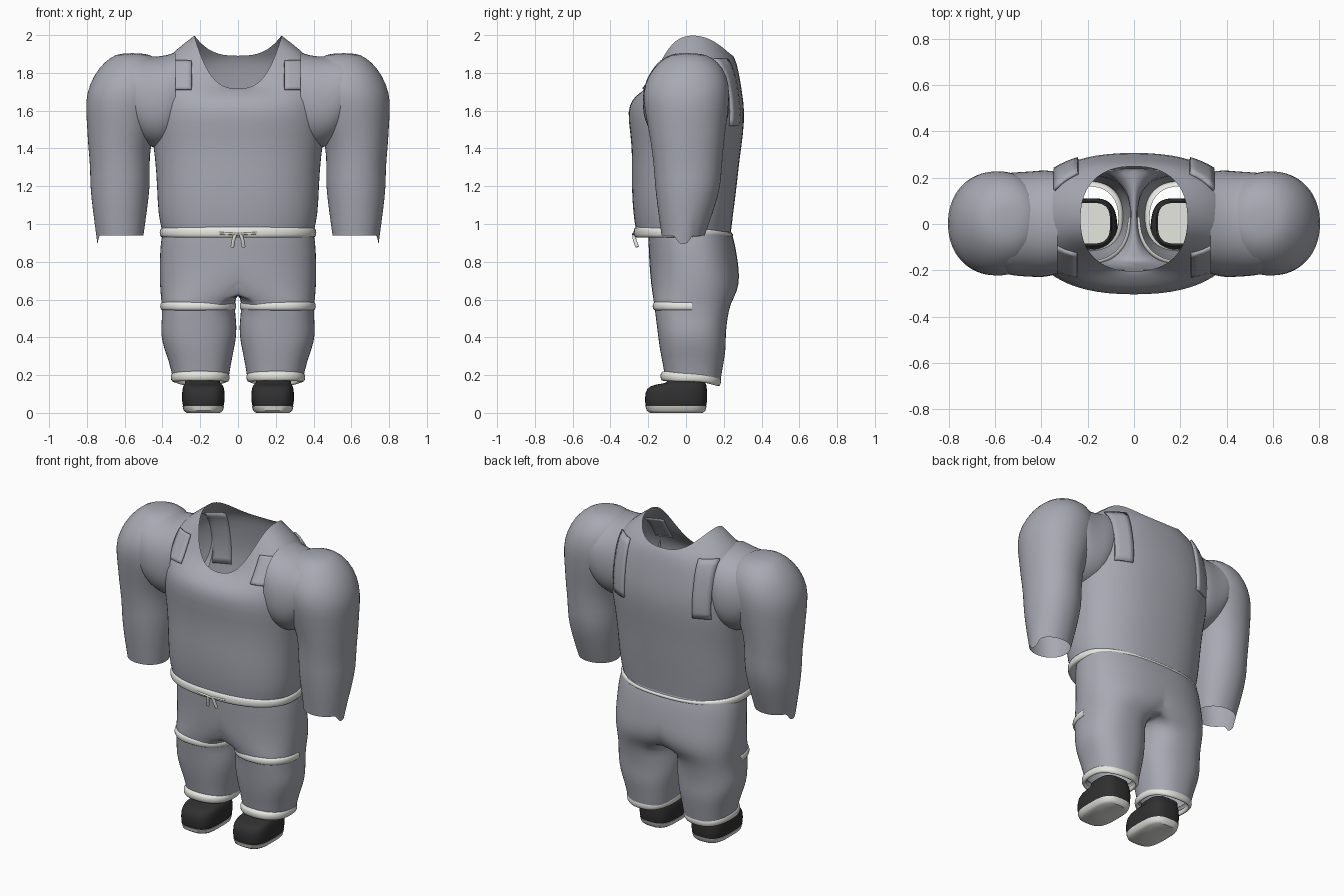
import bpy, bmesh, math
from math import cos, sin, pi
from mathutils import Vector
from mathutils.bvhtree import BVHTree

cube = bpy.data.objects.get("Cube")
if cube:
    bpy.data.objects.remove(cube, do_unlink=True)


def material(name, rgb):
    mat = bpy.data.materials.new(name)
    mat.use_nodes = True
    mat.diffuse_color = (*rgb, 1)
    bsdf = next(n for n in mat.node_tree.nodes if n.type == "BSDF_PRINCIPLED")
    bsdf.inputs["Base Color"].default_value = (*rgb, 1)
    bsdf.inputs["Roughness"].default_value = 0.8
    return mat


GREY = material("blue grey cloth", (0.39, 0.40, 0.45))
CREAM = material("cream trim", (0.82, 0.82, 0.77))
BLACK = material("black leather", (0.03, 0.03, 0.03))


def ring(spec, power, count):
    """Superellipse (x0, x1, front, back, z) whose front and back may sit at other heights."""
    x0, x1, front, back, z = spec[:5]
    z_front, z_back = spec[5:] if len(spec) > 5 else (z, z)
    points = []
    for k in range(count):
        t = 2 * pi * k / count
        c, s = cos(t), sin(t)
        x = (x0 + x1) / 2 + (x1 - x0) / 2 * math.copysign(abs(c) ** power, c)
        y = (front + back) / 2 + (back - front) / 2 * math.copysign(abs(s) ** power, s)
        middle = z_back if s > 0 else z_front
        points.append((x, y, middle + (z - middle) * abs(c) ** 2.5))
    return points


def finish(name, bm, mat, mirror=False, subdivide=True):
    bmesh.ops.recalc_face_normals(bm, faces=bm.faces)
    for face in bm.faces:
        face.smooth = True
    mesh = bpy.data.meshes.new(name)
    bm.to_mesh(mesh)
    bm.free()
    mesh.materials.append(mat)
    obj = bpy.data.objects.new(name, mesh)
    bpy.context.collection.objects.link(obj)
    if mirror:
        obj.modifiers.new("Mirror", "MIRROR")
    if subdivide:
        obj.modifiers.new("Smooth", "SUBSURF").levels = 1
    else:
        mesh.set_sharp_from_angle(angle=math.radians(40))
    return obj


def loft(specs, power=0.85, count=32, caps=(), clamp=False):
    """Skin a stack of rings; caps lists the ring numbers to close."""
    bm = bmesh.new()
    rows = []
    for spec in specs:
        pts = ring(spec, power, count)
        if clamp:
            pts = [(max(x, 0), y, z) for x, y, z in pts]
        rows.append([bm.verts.new(p) for p in pts])
    for low, high in zip(rows, rows[1:]):
        for k in range(count):
            n = (k + 1) % count
            quad = (low[k], low[n], high[n], high[k])
            # Leave out the inner wall on the centre plane
            if not (clamp and all(v.co.x < 1e-4 for v in quad)):
                bm.faces.new(quad)
    for index in caps:
        bm.faces.new(rows[index])
    loose = [v for v in bm.verts if not v.link_faces]
    bmesh.ops.delete(bm, geom=loose, context="VERTS")
    return bm


def grown(spec, amount, z):
    x0, x1, front, back = spec
    return (x0 - amount, x1 + amount, front - amount, back + amount, *z)


# Shirt body, from the hem up to the scooped neckline
body = [
    (.405, -.268, .238, .97, .978, .948),
    (.425, -.28, .25, 1.05), (.43, -.29, .27, 1.2),
    (.44, -.285, .285, 1.35), (.46, -.295, .305, 1.48),
    (.47, -.313, .312, 1.6),
    (.46, -.285, .298, 1.72, 1.66, 1.7),
    (.42, -.25, .278, 1.84, 1.69, 1.82),
    (.33, -.222, .262, 1.925, 1.71, 1.87),
    (.232, -.205, .25, 2, 1.715, 1.89),
]
shirt = finish("shirt_body", loft([(-s[0], *s) for s in body]), GREY)

# Sleeves with rounded shoulders and a small point on the outer cuff
sleeve = loft([
    (.5, .745, -.13, .10, .94), (.48, .77, -.15, .15, 1.08),
    (.465, .784, -.165, .185, 1.2), (.468, .782, -.17, .19, 1.3),
    (.465, .795, -.185, .2, 1.42), (.42, .8, -.205, .215, 1.53),
    (.385, .81, -.228, .23, 1.65), (.37, .787, -.222, .23, 1.74),
    (.385, .74, -.175, .2, 1.825), (.43, .675, -.11, .14, 1.885),
    (.5, .62, -.045, .07, 1.905),
], power=0.95, caps=[-1])
for v in sleeve.verts:
    if v.co.z < .95 and v.co.x > .738:
        v.co.z -= .045
finish("sleeves", sleeve, GREY, mirror=True)

# Shoulder joins: sideways lofts (low, high, front, back, distance out) from chest to sleeve
joins = loft([
    (1.44, 1.91, -.215, .225, .33), (1.4, 1.893, -.232, .235, .38),
    (1.4, 1.886, -.229, .228, .44), (1.42, 1.89, -.226, .225, .5),
    (1.48, 1.897, -.218, .221, .56), (1.56, 1.88, -.18, .19, .62),
], power=0.9)
for v in joins.verts:
    v.co.x, v.co.z = v.co.z, v.co.x
finish("shoulder_joins", joins, GREY, mirror=True)

# Trousers: one half, joined along the centre plane
finish("trousers", loft([
    (-.4, .4, -.2, .24, .96), (-.412, .412, -.2, .26, .9),
    (-.416, .416, -.195, .275, .8), (-.34, .417, -.19, .285, .72),
    (-.18, .412, -.18, .273, .64), (.02, .405, -.17, .235, .58),
    (.01, .402, -.16, .22, .5), (.005, .412, -.15, .21, .42),
    (.02, .392, -.14, .212, .34), (.035, .365, -.125, .2, .27),
    (.05, .345, -.11, .185, .18),
], clamp=True), GREY, mirror=True)

# Waistband showing under the hem
waist = (-.4, .4, -.262, .235)
finish("waistband", loft([
    (-.4, .4, -.2, .24, .935), grown(waist, 0, (.928, .926, .93)),
    grown(waist, .014, (.932, .93, .932)), grown(waist, .018, (.955, .955, .942)),
    grown(waist, .014, (.975, .982, .95)), grown(waist, 0, (.98, .986, .955)),
]), CREAM)

# Rolled trouser cuffs, lower at the back
cuff = (.055, .345, -.125, .175)
finish("trouser_cuffs", loft([
    grown(cuff, -.012, (.19, .195, .165)), grown(cuff, -.01, (.165, .17, .14)),
    grown(cuff, .006, (.163, .168, .14)), grown(cuff, .013, (.185, .195, .165)),
    grown(cuff, .008, (.212, .217, .192)), grown(cuff, -.012, (.217, .222, .2)),
]), CREAM, mirror=True)

# Knee bands across the front half of each leg
knee = (.018, .403, -.168, .234)
band = loft([grown(knee, g, (z,)) for g, z in
             [(-.008, .542), (.006, .545), (.01, .565), (.006, .585), (-.008, .588)]],
            count=64)
back_faces = [f for f in band.faces if f.calc_center_median().y > .03]
bmesh.ops.delete(band, geom=back_faces, context="FACES")
finish("knee_bands", band, CREAM, mirror=True)

# Shoes: open leather uppers on pale soles
finish("shoe_uppers", loft([
    (.078, .29, -.213, .107, .034), (.07, .297, -.218, .112, .055),
    (.07, .297, -.217, .112, .11), (.076, .291, -.198, .11, .143),
    (.09, .28, -.13, .105, .155), (.095, .282, -.1, .1, .16),
    (.095, .282, -.095, .1, .184), (.103, .274, -.085, .092, .18),
], power=0.65), BLACK, mirror=True)
finish("shoe_soles", loft([
    (.095, .272, -.19, .09, 0), (.08, .287, -.208, .103, .012),
    (.073, .294, -.215, .109, .036),
], power=0.65, caps=[0, -1]), CREAM, mirror=True, subdivide=False)

# Straps: thin plates laid on the shirt surface
bpy.context.view_layer.update()
surface = BVHTree.FromObject(shirt, bpy.context.evaluated_depsgraph_get())


def strap(name, x0, x1, z0, z1, side, rows=10, cols=4):
    bm = bmesh.new()
    grid = []
    for r in range(rows + 1):
        line = []
        for c in range(cols + 1):
            x = x0 + (x1 - x0) * c / cols
            z = z0 + (z1 - z0) * r / rows
            hit, normal, _, _ = surface.ray_cast(Vector((x, side, z)), Vector((0, -side, 0)))
            if normal.y * side < 0:
                normal = -normal
            line.append(bm.verts.new(hit + normal * .005))
        grid.append(line)
    for a, b in zip(grid, grid[1:]):
        for c in range(cols):
            bm.faces.new((a[c], a[c + 1], b[c + 1], b[c]))
    plate = finish(name, bm, GREY, mirror=True, subdivide=False)
    solid = plate.modifiers.new("Thickness", "SOLIDIFY")
    solid.thickness = .016
    solid.offset = 0


strap("front_straps", .245, .345, 1.71, 1.86, -1)
strap("back_straps", .24, .34, 1.52, 1.87, 1)


# Drawstring: a flat knot and two hanging ends
def cord(name, points, radius):
    curve = bpy.data.curves.new(name, "CURVE")
    curve.dimensions = "3D"
    curve.bevel_depth = radius
    curve.bevel_resolution = 2
    curve.use_fill_caps = True
    spline = curve.splines.new("POLY")
    spline.points.add(len(points) - 1)
    for point, co in zip(spline.points, points):
        point.co = (*co, 1)
    curve.materials.append(CREAM)
    bpy.context.collection.objects.link(bpy.data.objects.new(name, curve))


cord("drawstring_knot", [(-.1, -.272, .952), (0, -.28, .946), (.1, -.272, .952)], .006)
for label, sx in (("left", 1), ("right", -1)):
    cord(label + "_drawstring_end",
         [(sx * .015, -.275, .946), (sx * .024, -.272, .915), (sx * .03, -.258, .878)], .01)
